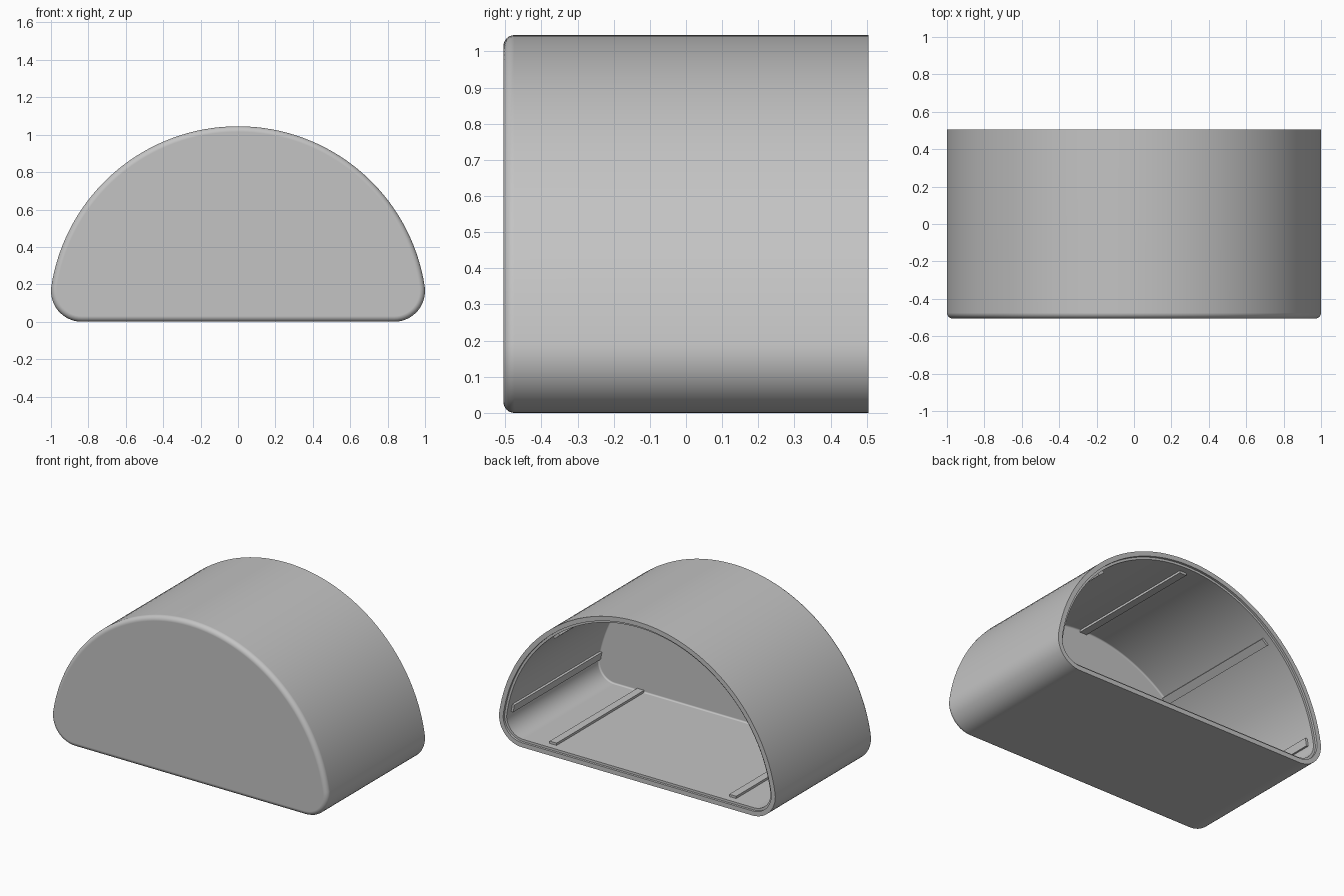
import bpy
import bmesh
from math import atan2, cos, sin, pi, sqrt
from mathutils import Matrix, Vector

cube = bpy.data.objects.get("Cube")
if cube:
    bpy.data.objects.remove(cube)

# Half-round outline: one large dome arc blended into two small corner arcs
TOP, CORNER, HALF_DEPTH = 1.045, 0.165, 0.505
DOME_Z = 0.035
DOME_R = TOP - DOME_Z
CORNER_X = 1 - CORNER
BLEND = atan2(CORNER - DOME_Z, CORNER_X)
WALL = 0.045

grey = bpy.data.materials.new("plain grey")
grey.use_nodes = True
grey.diffuse_color = (0.55, 0.55, 0.55, 1)
shader = grey.node_tree.nodes["Principled BSDF"]
shader.inputs["Base Color"].default_value = grey.diffuse_color
shader.inputs["Roughness"].default_value = 0.6


def arc(cx, cz, radius, start, end, steps):
    """Points along an arc in the xz plane."""
    angles = [start + (end - start) * i / steps for i in range(steps + 1)]
    return [(cx + radius * cos(a), cz + radius * sin(a)) for a in angles]


def outline(inset):
    """The closed outline, moved inward by inset."""
    r = CORNER - inset
    right = arc(CORNER_X, CORNER, r, -pi / 2, BLEND, 14)
    dome = arc(0, DOME_Z, DOME_R - inset, BLEND, pi - BLEND, 64)
    left = arc(-CORNER_X, CORNER, r, pi - BLEND, 1.5 * pi, 14)
    return right + dome[1:-1] + left


def finish(name, bm):
    bmesh.ops.recalc_face_normals(bm, faces=bm.faces)
    mesh = bpy.data.meshes.new(name)
    bm.to_mesh(mesh)
    bm.free()
    mesh.materials.append(grey)
    obj = bpy.data.objects.new(name, mesh)
    bpy.context.collection.objects.link(obj)
    return obj


# Hollow shell: rings of (inset, y) from the front face, round the rim and inside
FILLET, INNER_FILLET = 0.03, 0.01
INNER_FRONT = -HALF_DEPTH + WALL
LEDGE_Y = HALF_DEPTH - 0.015
stations = [(FILLET * (1 - sin(a)), -HALF_DEPTH + FILLET * (1 - cos(a)))
            for a in [i * pi / 12 for i in range(7)]]
stations += [(0, HALF_DEPTH), (0.03, HALF_DEPTH), (0.03, LEDGE_Y), (WALL, LEDGE_Y)]
stations += [(WALL + INNER_FILLET * (1 - cos(a)), INNER_FRONT + INNER_FILLET * (1 - sin(a)))
             for a in [i * pi / 8 for i in range(5)]]

bm = bmesh.new()
rings = [[bm.verts.new((x, y, z)) for x, z in outline(inset)]
         for inset, y in stations]
for a, b in zip(rings, rings[1:]):
    for i in range(len(a)):
        j = (i + 1) % len(a)
        bm.faces.new((a[i], a[j], b[j], b[i]))
bm.faces.new(rings[0])
bm.faces.new(rings[-1])
shell = finish("half_round_shell", bm)

bpy.ops.object.select_all(action="DESELECT")
shell.select_set(True)
bpy.context.view_layer.objects.active = shell
bpy.ops.object.shade_smooth_by_angle(angle=pi / 6)
flat_caps = shell.modifiers.new("flat caps", "WEIGHTED_NORMAL")
flat_caps.keep_sharp = True


# Low ribs running front to back along the inner wall
def rib(name, x, z, inward):
    back, front = HALF_DEPTH - 0.06, INNER_FRONT
    bm = bmesh.new()
    bmesh.ops.create_cube(bm, size=1)
    normal = Vector((inward[0], 0, inward[1])).normalized()
    side = Vector((0, 1, 0)).cross(normal)
    turn = Matrix((side, (0, 1, 0), normal)).transposed().to_4x4()
    place = Matrix.Translation((x, (back + front) / 2, z))
    size = Matrix.Diagonal((0.05, back - front, 0.03, 1))
    bmesh.ops.transform(bm, matrix=place @ turn @ size, verts=bm.verts)
    finish(name, bm)


inner_r = DOME_R - WALL
rib("top_rib", 0, DOME_Z + inner_r, (0, -1))
for side, label in ((1, "left"), (-1, "right")):
    for part, x in (("dome", 0.63), ("side", sqrt(inner_r ** 2 - 0.17 ** 2))):
        height = sqrt(inner_r ** 2 - x ** 2)
        rib(f"{label}_{part}_rib", side * x, DOME_Z + height, (-side * x, -height))
    rib(f"{label}_floor_rib", side * 0.65, WALL, (0, 1))
